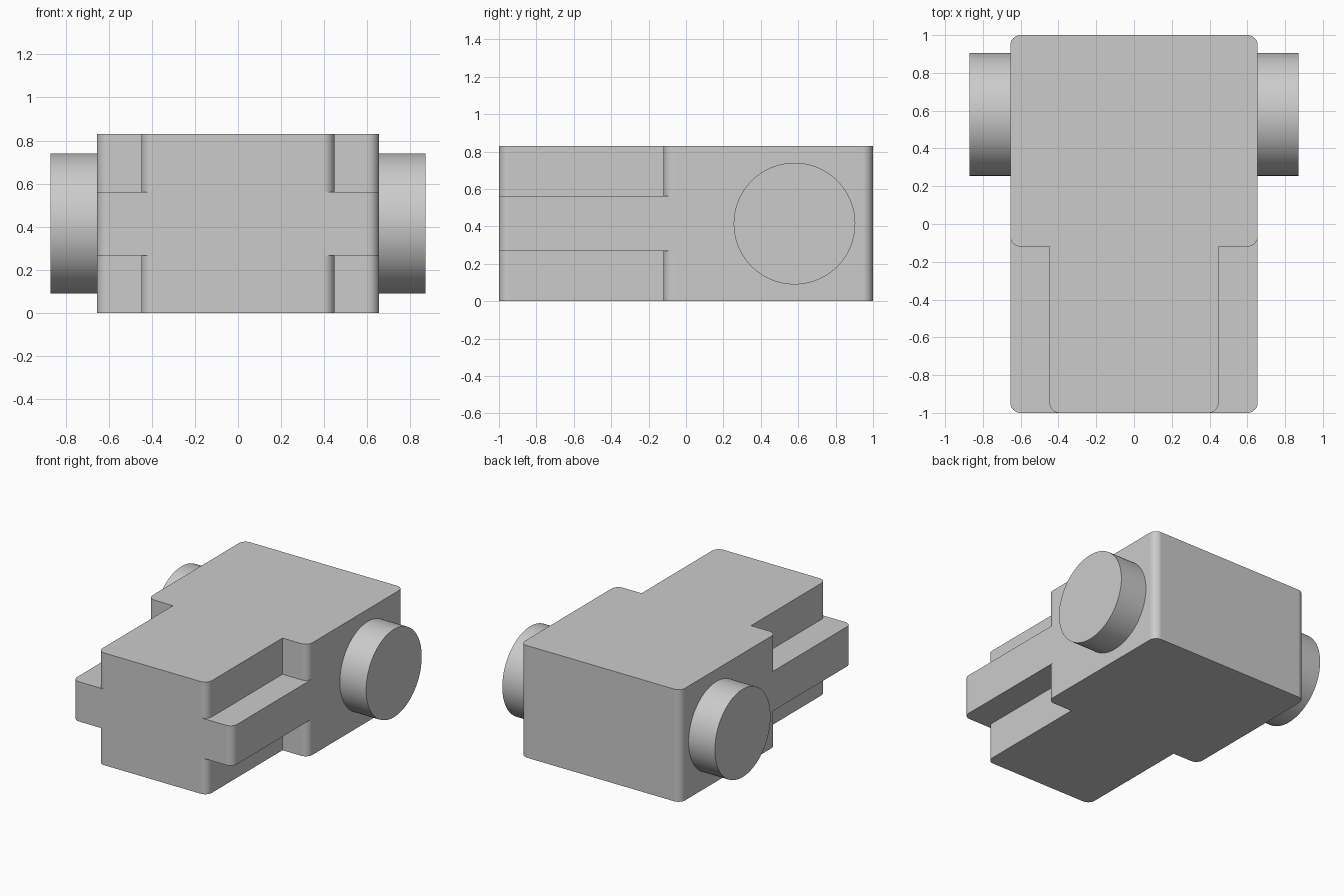
import bpy, bmesh, math
from mathutils import Vector

cube = bpy.data.objects.get("Cube")
if cube:
    bpy.data.objects.remove(cube, do_unlink=True)

grey = bpy.data.materials.new("plain grey")
grey.use_nodes = True
colour = (0.6, 0.6, 0.6, 1)
grey.diffuse_color = colour
grey.node_tree.nodes["Principled BSDF"].inputs["Base Color"].default_value = colour

HALF_WIDTH, NECK, STEP, HEIGHT = 0.655, 0.448, -0.12, 0.83
ROUND, SEGMENTS = 0.055, 10


def rounded_corner(x, y, sx, sy):
    """Quarter arc at a convex corner, ordered counter-clockwise."""
    start = {(1, -1): -90, (1, 1): 0, (-1, 1): 90, (-1, -1): 180}[sx, sy]
    angles = [math.radians(start + 90 * i / SEGMENTS) for i in range(SEGMENTS + 1)]
    return [(x - sx * ROUND + ROUND * math.cos(a),
             y - sy * ROUND + ROUND * math.sin(a)) for a in angles]


def add_object(name, bm):
    bmesh.ops.recalc_face_normals(bm, faces=bm.faces)
    mesh = bpy.data.meshes.new(name)
    bm.to_mesh(mesh)
    bm.free()
    mesh.materials.append(grey)
    obj = bpy.data.objects.new(name, mesh)
    bpy.context.collection.objects.link(obj)
    return obj


def extrude_outline(name, outline, bottom, top):
    bm = bmesh.new()
    face = bm.faces.new([bm.verts.new((x, y, bottom)) for x, y in outline])
    grown = bmesh.ops.extrude_face_region(bm, geom=[face])["geom"]
    verts = [v for v in grown if isinstance(v, bmesh.types.BMVert)]
    bmesh.ops.translate(bm, verts=verts, vec=Vector((0, 0, top - bottom)))
    return add_object(name, bm)


def select_only(obj):
    bpy.ops.object.select_all(action="DESELECT")
    obj.select_set(True)
    bpy.context.view_layer.objects.active = obj


# Body: wide rear block with a narrower front neck
body_outline = (rounded_corner(NECK, -1, 1, -1) + [(NECK, STEP)]
                + rounded_corner(HALF_WIDTH, STEP, 1, -1)
                + rounded_corner(HALF_WIDTH, 1, 1, 1)
                + rounded_corner(-HALF_WIDTH, 1, -1, 1)
                + rounded_corner(-HALF_WIDTH, STEP, -1, -1)
                + [(-NECK, STEP)] + rounded_corner(-NECK, -1, -1, -1))
body = extrude_outline("body", body_outline, 0, HEIGHT)

# Side rails: a slab through the neck, fused into the body
rail_outline = (rounded_corner(HALF_WIDTH, -1, 1, -1)
                + [(HALF_WIDTH, 0.1), (-HALF_WIDTH, 0.1)]
                + rounded_corner(-HALF_WIDTH, -1, -1, -1))
rails = extrude_outline("side_rails", rail_outline, 0.268, 0.562)
select_only(body)
union = body.modifiers.new("fuse rails", "BOOLEAN")
union.operation, union.solver, union.object = "UNION", "EXACT", rails
bpy.ops.object.modifier_apply(modifier=union.name)
bpy.data.objects.remove(rails, do_unlink=True)

# Round trunnions on both sides
parts = [body]
for side, label in ((1, "left"), (-1, "right")):
    bm = bmesh.new()
    bmesh.ops.create_cone(bm, cap_ends=True, segments=96, radius1=0.325,
                          radius2=0.325, depth=0.27)
    trunnion = add_object(label + "_trunnion", bm)
    trunnion.rotation_euler.y = math.pi / 2
    trunnion.location = (side * 0.735, 0.58, HEIGHT / 2)
    parts.append(trunnion)

# Smooth rounds with crisp edges and flat faces
for part in parts:
    select_only(part)
    bpy.ops.object.shade_smooth_by_angle(angle=math.radians(30))
    part.modifiers.new("flat face normals", "WEIGHTED_NORMAL").keep_sharp = True
